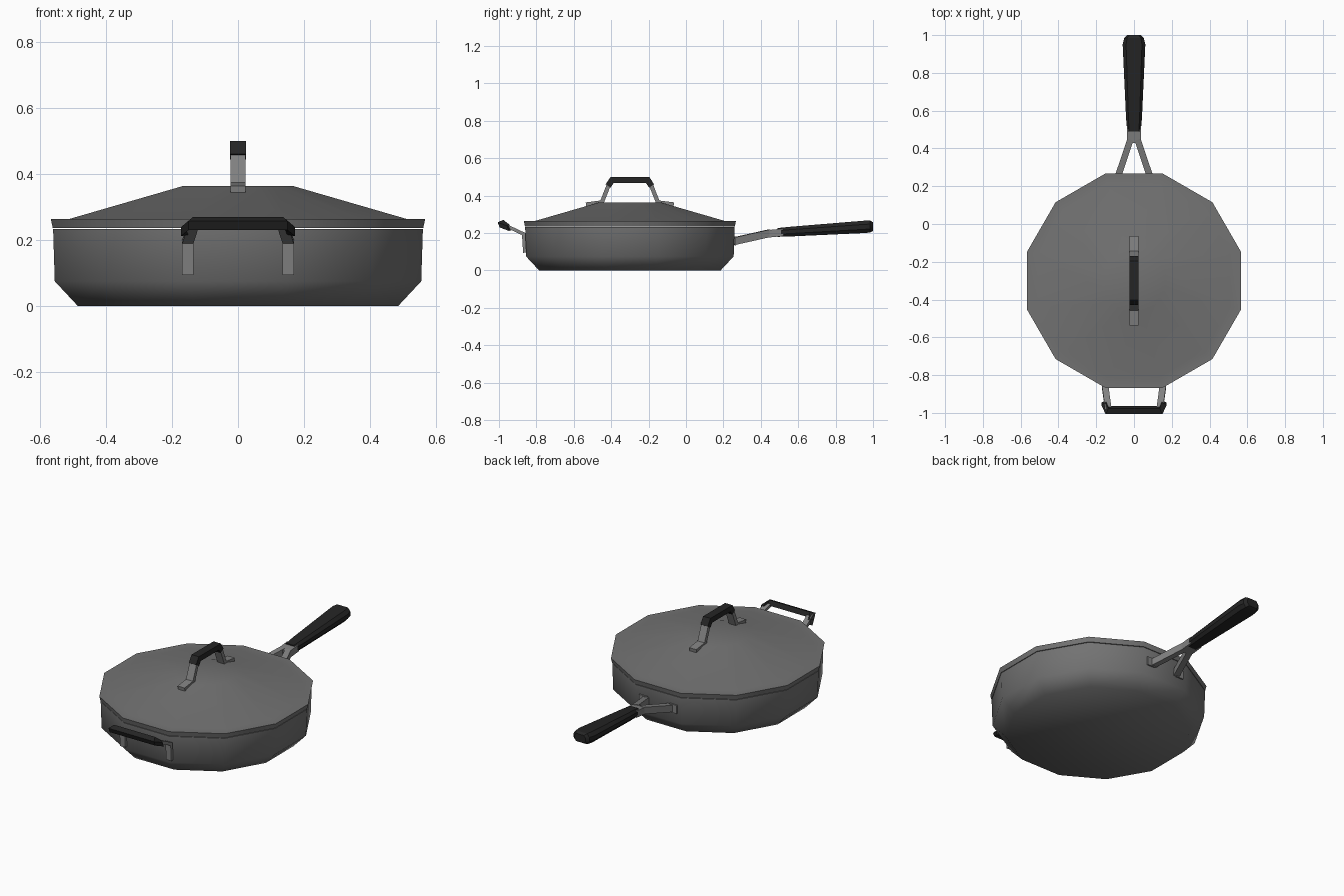
import bpy, bmesh, math
from mathutils import Vector

if "Cube" in bpy.data.objects:
    bpy.data.objects.remove(bpy.data.objects["Cube"])

def material(name, v):
    m = bpy.data.materials.new(name)
    m.diffuse_color = (v, v, v, 1)
    m.use_nodes = True
    m.node_tree.nodes["Principled BSDF"].inputs["Base Color"].default_value = m.diffuse_color
    return m

PAN = material("pan grey", 0.17)
STEEL = material("steel grey", 0.22)
BLACK = material("grip black", 0.018)

def finish(name, bm, mat, angle):
    bmesh.ops.recalc_face_normals(bm, faces=bm.faces)
    me = bpy.data.meshes.new(name)
    bm.to_mesh(me)
    bm.free()
    me.materials.append(mat)
    ob = bpy.data.objects.new(name, me)
    bpy.context.collection.objects.link(ob)
    bpy.ops.object.select_all(action='DESELECT')
    ob.select_set(True)
    bpy.context.view_layer.objects.active = ob
    bpy.ops.object.shade_smooth_by_angle(angle=math.radians(angle))
    return ob

def skin(name, rings, mat, angle):
    """Bridge a list of equal vertex rings and cap both ends."""
    bm = bmesh.new()
    vs = [[bm.verts.new(p) for p in r] for r in rings]
    n = len(vs[0])
    for a, b in zip(vs, vs[1:]):
        for i in range(n):
            j = (i + 1) % n
            bm.faces.new((a[i], a[j], b[j], b[i]))
    bm.faces.new(vs[0])
    bm.faces.new(vs[-1])
    return finish(name, bm, mat, angle)

def turned(name, profile, mat, angle, cy=-0.3, n=12):
    """Twelve-sided turned body; profile holds (distance to flat side, z)."""
    rings = []
    for r, z in profile:
        R = r / math.cos(math.pi / n)
        rings.append([(R * math.cos((k + .5) * 2 * math.pi / n),
                       cy + R * math.sin((k + .5) * 2 * math.pi / n), z) for k in range(n)])
    return skin(name, rings, mat, angle)

def strip(name, path, width, thick, mat, side=(1, 0, 0)):
    """Flat bar swept along a path with mitred bends."""
    p = [Vector(q) for q in path]
    s = Vector(side).normalized()
    rings = []
    for i, q in enumerate(p):
        d0 = (q - p[max(i - 1, 0)]).normalized() if i else (p[1] - q).normalized()
        d1 = (p[i + 1] - q).normalized() if i < len(p) - 1 else d0
        t = (d0 + d1).normalized()
        nrm = t.cross(s).normalized() * (thick / 2 / max(t.dot(d0), .5))
        w = s * width / 2
        rings.append([q + w + nrm, q - w + nrm, q - w - nrm, q + w - nrm])
    return skin(name, rings, mat, 30)

# Pan body and lid
turned("pan_body", [(.485, 0), (.555, .075), (.56, .233), (.53, .233), (.53, .225)], PAN, 50)
turned("lid", [(.54, .236), (.561, .236), (.567, .264), (.51, .264), (.165, .364)], PAN, 40)

# Lid handle: steel feet and legs, black top bar
for sgn, label in ((-1, "front"), (1, "back")):
    strip("lid_handle_leg_" + label,
          [(0, -.3 + sgn * y, z) for y, z in ((.235, .353), (.15, .364), (.114, .455))],
          .046, .022, STEEL)
strip("lid_handle_grip",
      [(0, y, z) for y, z in ((-.416, .452), (-.395, .484), (-.205, .484), (-.184, .452))],
      .048, .032, BLACK)

# Front helper handle
for sgn, label in ((-1, "left"), (1, "right")):
    strip("helper_leg_" + label,
          [(sgn * .152, -.862, .095), (sgn * .152, -.868, .195), (sgn * .135, -.985, .25)],
          .034, .018, STEEL)
strip("helper_grip", [(-.16, -.945, .228), (-.143, -.986, .25), (.143, -.986, .25), (.16, -.945, .228)],
      .03, .03, BLACK, side=(0, .38, -.92))

# Long handle: forked steel arms meeting in a neck
for sgn, label in ((-1, "left"), (1, "right")):
    strip("handle_arm_" + label,
          [(sgn * .085, .25, .155), (sgn * .018, .45, .2)], .034, .04, STEEL,
          side=(.95, sgn * .32, 0))
    strip("handle_rivet_plate_" + label,
          [(sgn * .075, .262, .158), (sgn * .125, .262, .158)], .008, .05, STEEL, side=(0, 1, 0))
strip("handle_neck", [(0, .43, .195), (0, .52, .204)], .075, .04, STEEL)

# Long black grip with chamfered corners, flaring towards its tip
sections = [(.49, .036, .18, .227), (.56, .042, .182, .234), (.95, .06, .2, .266),
            (.985, .052, .203, .267), (1.0, .036, .212, .258)]
rings = []
for y, w, lo, hi in sections:
    c, h = w * .7, (hi - lo) * .3
    rings.append([(c, y, hi), (w, y, hi - h), (w, y, lo + h), (c, y, lo),
                  (-c, y, lo), (-w, y, lo + h), (-w, y, hi - h), (-c, y, hi)])
skin("handle_grip", rings, BLACK, 30)
